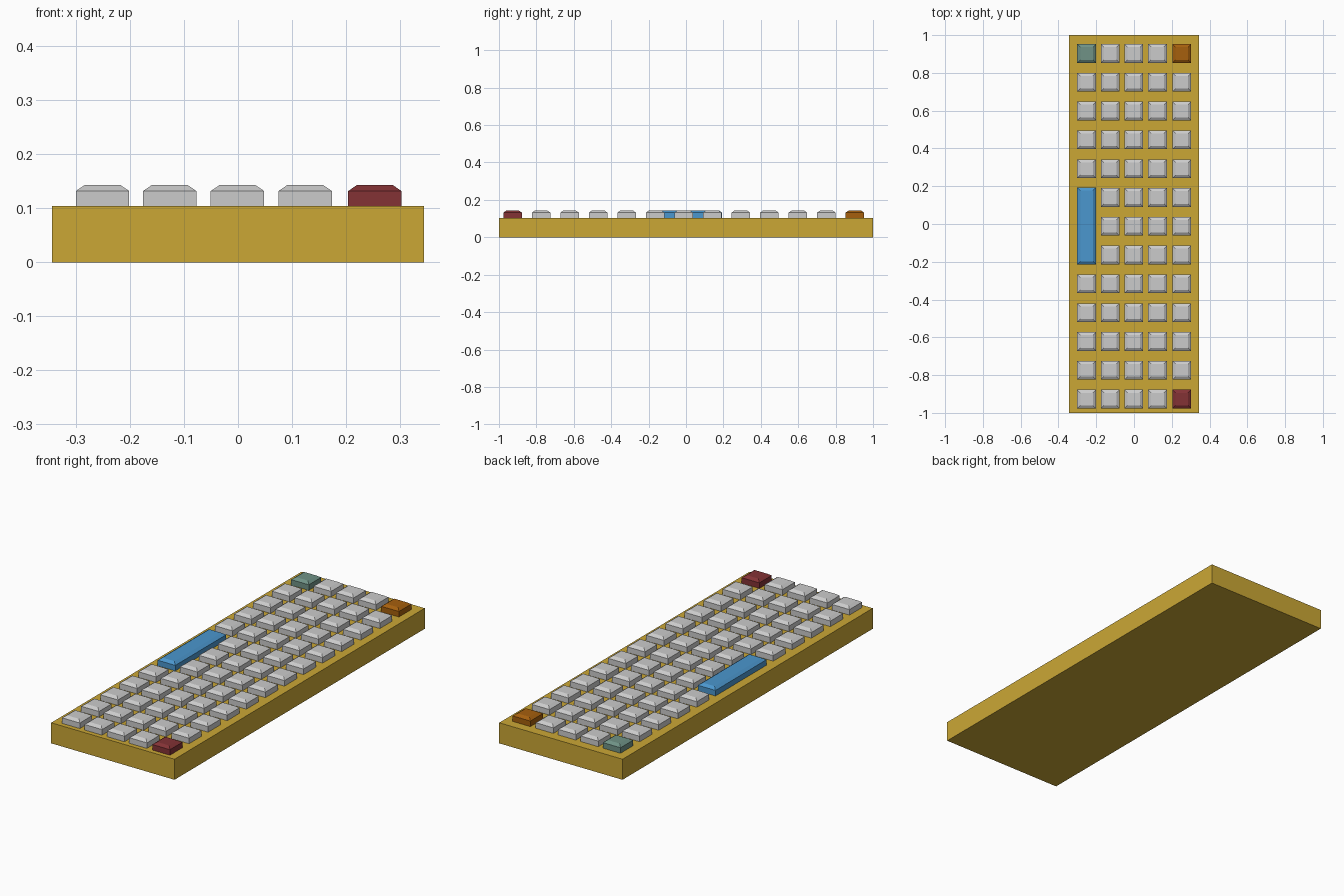
import bpy, bmesh

if "Cube" in bpy.data.objects:
    bpy.data.objects.remove(bpy.data.objects["Cube"])


def material(name, rgb):
    m = bpy.data.materials.new(name)
    m.diffuse_color = (*rgb, 1)
    m.use_nodes = True
    m.node_tree.nodes["Principled BSDF"].inputs["Base Color"].default_value = m.diffuse_color
    return m


gold = material("gold", (0.60, 0.39, 0.036))
grey = material("light grey", (0.60, 0.60, 0.60))
red = material("dark red", (0.23, 0.032, 0.036))
orange = material("burnt orange", (0.38, 0.115, 0.004))
teal = material("grey green", (0.16, 0.29, 0.24))
blue = material("blue", (0.07, 0.31, 0.62))

BASE_TOP, SHOULDER, KEY_TOP = 0.104, 0.132, 0.143


def loft(name, mat, rings):
    """Closed solid from stacked rectangles (x0, x1, y0, y1, z)."""
    bm = bmesh.new()
    loops = [[bm.verts.new((x, y, z)) for x, y in
              ((x0, y0), (x1, y0), (x1, y1), (x0, y1))]
             for x0, x1, y0, y1, z in rings]
    bm.faces.new(loops[0][::-1])
    bm.faces.new(loops[-1])
    for a, b in zip(loops, loops[1:]):
        for i in range(4):
            j = (i + 1) % 4
            bm.faces.new((a[i], a[j], b[j], b[i]))
    mesh = bpy.data.meshes.new(name)
    bm.to_mesh(mesh)
    bm.free()
    mesh.materials.append(mat)
    ob = bpy.data.objects.new(name, mesh)
    bpy.context.collection.objects.link(ob)


def key(name, mat, x, y, length=0.099):
    w, l, s = 0.0495, length / 2, 0.016
    loft(name, mat, [
        (x - w, x + w, y - l, y + l, BASE_TOP),
        (x - w, x + w, y - l, y + l, SHOULDER),
        (x - w + s, x + w - s, y - l + s, y + l - s, KEY_TOP)])


# Keyboard case
loft("case", gold, [(-0.345, 0.345, -1, 1, 0), (-0.345, 0.345, -1, 1, BASE_TOP)])

# Grid of keys, with coloured corners and a gap for the long bar
columns = (-0.251, -0.1265, -0.001, 0.1245, 0.2535)
accents = {(0, 12): ("corner_key_green", teal),
           (4, 12): ("corner_key_orange", orange),
           (4, 0): ("corner_key_red", red)}
for c, x in enumerate(columns):
    for r in range(13):
        if c == 0 and r in (5, 6, 7):
            continue
        name, mat = accents.get((c, r), (f"key_{c}_{r}", grey))
        key(name, mat, x, -0.927 + r * 0.1525)

# Long space bar
key("space_bar", blue, columns[0], -0.01, 0.407)
